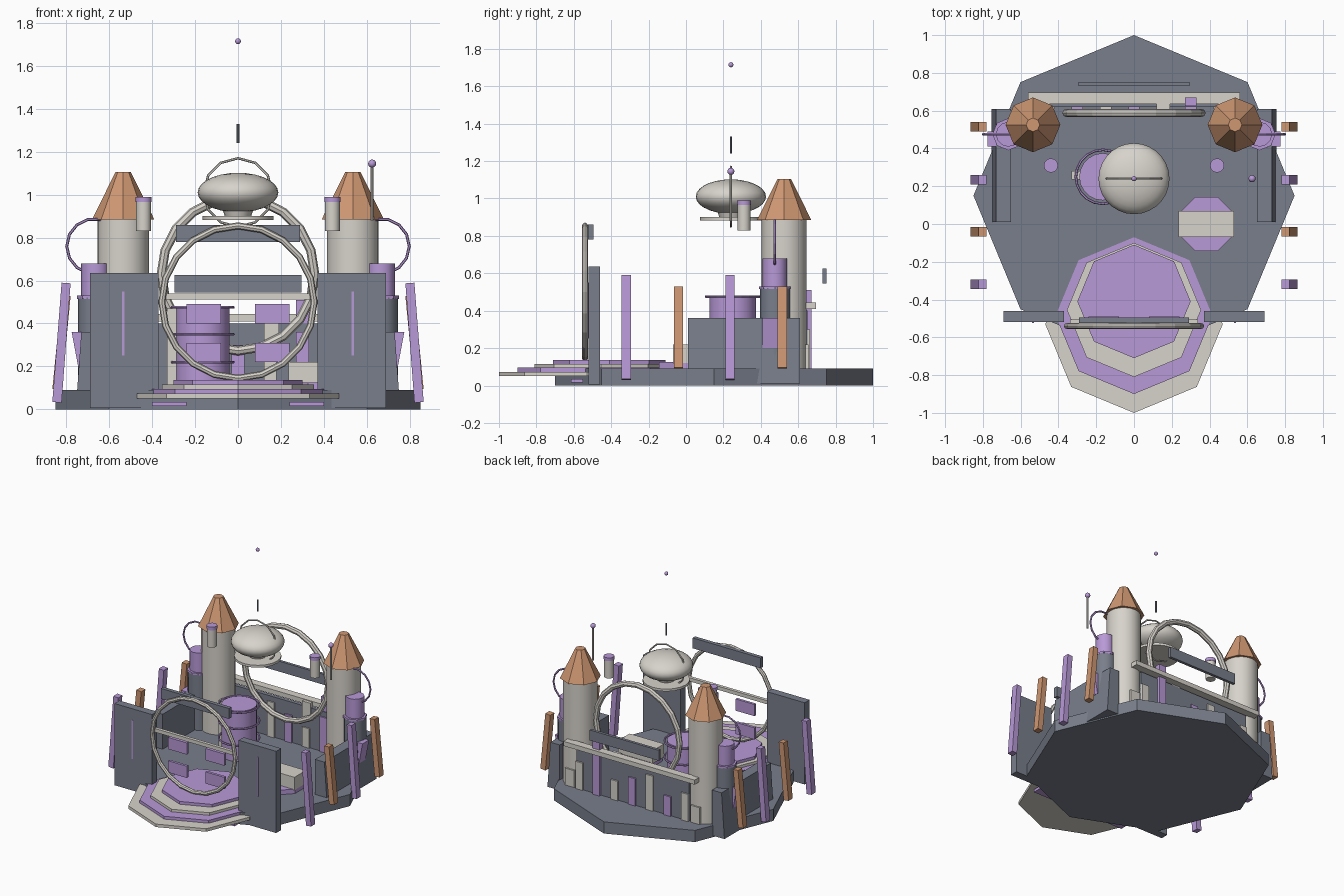
import bpy, math
from math import pi

if "Cube" in bpy.data.objects:
    bpy.data.objects.remove(bpy.data.objects["Cube"])

COL = {"slate": (.19, .21, .26, 1), "lilac": (.48, .32, .68, 1),
       "copper": (.62, .31, .17, 1), "cream": (.68, .65, .6, 1)}
MATS = {}
for k, c in COL.items():
    MATS[k] = bpy.data.materials.new(k)
    MATS[k].diffuse_color = c


def finish(name, mat, smooth=False):
    o = bpy.context.object
    o.name = name
    o.data.materials.append(MATS[mat])
    if smooth:
        bpy.ops.object.shade_smooth_by_angle(angle=math.radians(40))
    return o


def box(name, mat, x0, x1, y0, y1, z0, z1):
    bpy.ops.mesh.primitive_cube_add(size=1, location=((x0 + x1) / 2, (y0 + y1) / 2, (z0 + z1) / 2))
    o = finish(name, mat)
    for v in o.data.vertices:
        v.co = (v.co.x * (x1 - x0), v.co.y * (y1 - y0), v.co.z * (z1 - z0))
    return o


def cyl(name, mat, x, y, z0, z1, r0, r1=None, n=16, smooth=True):
    bpy.ops.mesh.primitive_cone_add(vertices=n, radius1=r0, radius2=r0 if r1 is None else r1,
                                    depth=z1 - z0, location=(x, y, (z0 + z1) / 2))
    return finish(name, mat, smooth)


def ring(name, mat, loc, R, r, n=16, upright=True, m=8):
    bpy.ops.mesh.primitive_torus_add(major_radius=R, minor_radius=r, major_segments=n,
                                     minor_segments=m, location=loc,
                                     rotation=(pi / 2 if upright else 0, 0, 0))
    return finish(name, mat, n >= 24)


def ball(name, mat, loc, r, sz=1, n=16):
    bpy.ops.mesh.primitive_uv_sphere_add(segments=n, ring_count=n // 2, radius=r, location=loc)
    o = finish(name, mat, True)
    for v in o.data.vertices:
        v.co.z *= sz
    return o


def slanted_prism(name, mat, profile, y0, y1):
    # x-z profile extruded along y
    n = len(profile)
    vs = [(x, y0, z) for x, z in profile] + [(x, y1, z) for x, z in profile]
    fs = [tuple(range(n)), tuple(range(2 * n - 1, n - 1, -1))]
    fs += [(i, i + n, (i + 1) % n + n, (i + 1) % n) for i in range(n)]
    me = bpy.data.meshes.new(name)
    me.from_pydata(vs, [], fs)
    me.materials.append(MATS[mat])
    o = bpy.data.objects.new(name, me)
    bpy.context.collection.objects.link(o)
    bpy.context.view_layer.objects.active = o
    bpy.ops.object.mode_set(mode='EDIT')
    bpy.ops.mesh.select_all(action='SELECT')
    bpy.ops.mesh.normals_make_consistent(inside=False)
    bpy.ops.object.mode_set(mode='OBJECT')


# octagonal platform and stepped front dais
cyl("platform", "slate", 0, .15, 0, .09, .85, n=8, smooth=False)
for i, (y, r, z0, z1) in enumerate([(-.53, .47, .05, .073), (-.485, .415, .073, .095),
                                    (-.455, .355, .095, .115), (-.41, .30, .115, .137)]):
    cyl(f"dais_step_{i}", "lilac" if i % 2 else "cream", 0, y, z0, z1, r, n=8, smooth=False)

# front ring gate with sign board, crossbar and small panels
ring("front_ring", "cream", (0, -.54, .5), .355, .016, 20)
box("front_sign", "slate", -.29, .29, -.525, -.495, .78, .86)
box("front_crossbar", "cream", -.34, .34, -.53, -.505, .512, .54)
for s in (-1, 1):
    for z in (.22, .40):
        box("gate_panel", "lilac", s * .16 - .08, s * .16 + .08, -.51, -.49, z, z + .09)

# back ring and back sign
ring("back_ring", "cream", (0, .588, .63), .357, .022, 20)
box("back_sign", "slate", -.295, .295, .73, .752, .545, .625)

# back wall with rail and alternating posts
box("back_wall", "slate", -.48, .48, .62, .65, .08, .4)
box("back_rail", "cream", -.56, .56, .635, .695, .41, .445)
for i in range(7):
    x = -.45 + .15 * i
    top = (.30, .24, .36)[i % 3]
    box("wall_post", "lilac" if i % 2 else "cream", x - .03, x + .03, .61, .662, .09, top)
box("tall_post", "lilac", .27, .33, .625, .67, .09, .51)
box("wall_block", "cream", .12, .19, .61, .645, .3, .44)

# parts on both sides
for s in (-1, 1):
    # front gate wall with light slit
    box("gate_wall", "slate", s * .53 - .16, s * .53 + .16, -.52, -.46, .005, .635)
    box("wall_slit", "lilac", s * .535 - .005, s * .535 + .005, -.525, -.51, .25, .55)
    box("base_light", "lilac", s * .32 - .08, s * .32 + .08, -.615, -.55, .015, .035)
    # sloped side wall
    slanted_prism("side_wall", "slate", [(s * .65, .01), (s * .755, .01), (s * .73, .36), (s * .65, .36)],
                  .01, .61)
    # tall tower with copper roof
    x, y = s * .535, .525
    cyl("tower", "cream", x, y, .08, .89, .12, n=20)
    cyl("tower_roof", "copper", x, y, .885, 1.105, .145, .036, n=8, smooth=False)
    box("tower_door", "cream", x - .04, x + .04, .63, .655, .09, .22)
    # side turret with thin ring
    cyl("turret_base", "slate", s * .665, .475, .05, .52, .08, n=12)
    cyl("turret_top", "lilac", s * .665, .475, .52, .68, .066, n=12)
    cyl("turret_rim", "lilac", s * .665, .475, .515, .53, .085, n=8, smooth=False)
    slanted_prism("turret_fin", "lilac", [(s * .72, .2), (s * .745, .2), (s * .775, .36), (s * .72, .36)],
                  .41, .49)
    ring("turret_ring", "lilac", (s * .67, .475, .76), .128, .007, 14, m=6)
    # hovering lantern
    cyl("lantern", "cream", s * .44, .31, .83, .97, .035, n=12)
    cyl("lantern_cap", "lilac", s * .44, .31, .965, .99, .038, n=12)
    # leaning pylons
    for mat, y, z0, z1 in (("lilac", -.32, .03, .59), ("lilac", .235, .03, .59),
                           ("copper", -.04, .09, .53), ("copper", .515, .09, .53)):
        slanted_prism("pylon", mat, [(s * .822, z0), (s * .865, z0 + .005), (s * .822, z1),
                                     (s * .78, z1 - .003)], y - .025, y + .025)

# floating pod with halo, collar, mast and beacon
ball("pod", "cream", (0, .24, 1.01), .188, .49, 28)
cyl("pod_collar", "cream", 0, .24, .882, .9, .165, n=20)
cyl("pod_neck", "cream", 0, .24, .895, .94, .06, .075, n=16)
ring("pod_halo", "cream", (0, .24, 1.01), .16, .006, 12, m=6)
cyl("pod_mast", "slate", 0, .24, 1.24, 1.33, .006, n=8)
ball("beacon", "lilac", (0, .24, 1.715), .014, n=12)

# side antenna
cyl("antenna_rod", "cream", .625, .24, .88, 1.14, .007, n=8)
ball("antenna_tip", "lilac", (.625, .24, 1.145), .019, n=12)

# round tank with bands
cyl("tank", "lilac", -.165, .25, .09, .48, .125, n=20)
for z in (.22, .35, .475):
    ring("tank_band", "lilac", (-.165, .25, z), .143, .007, 20, False, 6)
box("tank_bracket", "cream", -.33, -.285, .235, .28, .09, .47)

# bench on octagonal plinth
cyl("plinth", "lilac", .385, 0, .085, .125, .155, n=8, smooth=False).rotation_euler.z = pi / 8
box("bench", "cream", .235, .53, -.07, .07, .12, .22)

for m in bpy.data.materials:
    if m.users and not m.is_grease_pencil:
        m.use_nodes = True
        m.node_tree.nodes["Principled BSDF"].inputs["Base Color"].default_value = m.diffuse_color
